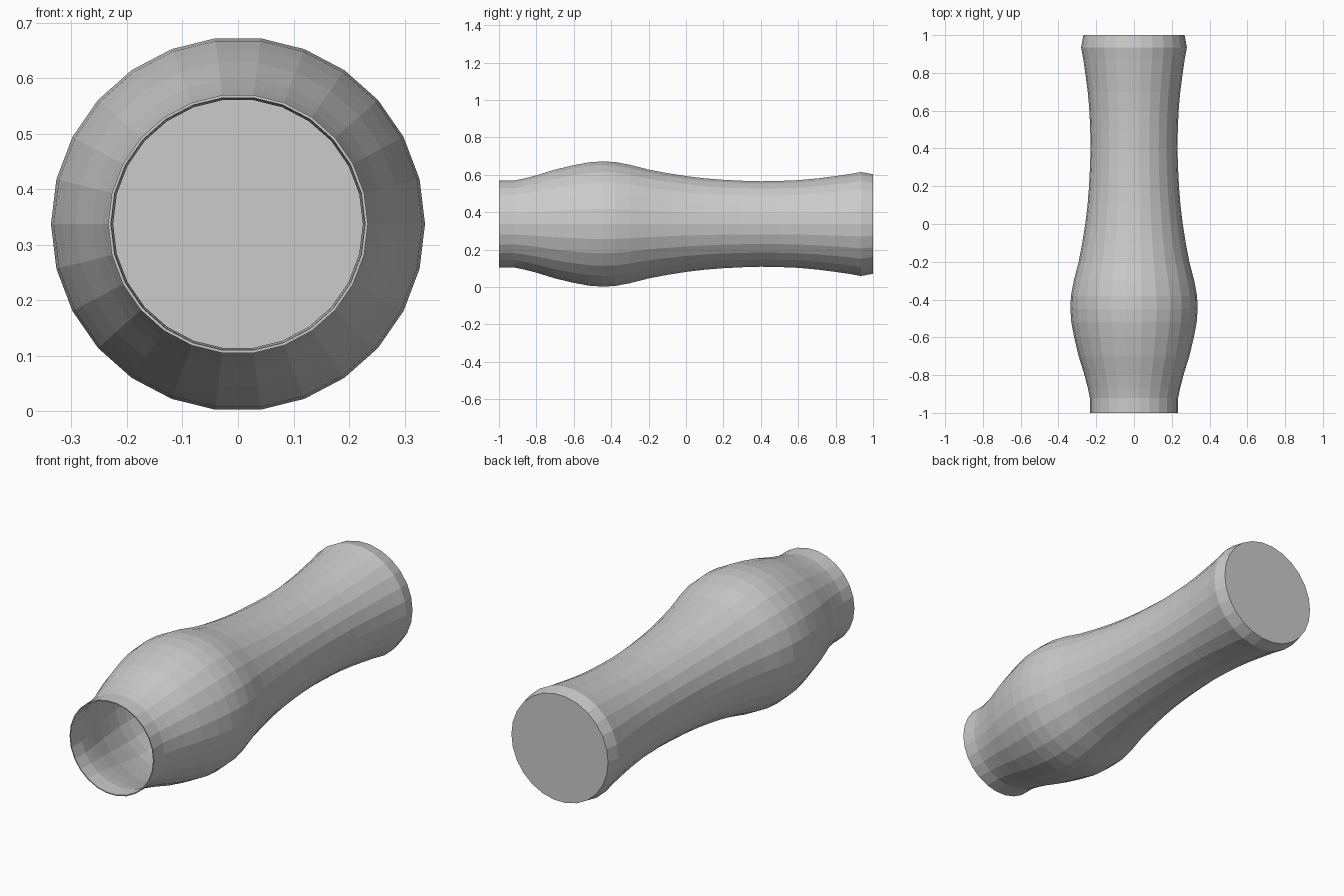
import bpy, bmesh, math

if "Cube" in bpy.data.objects:
    bpy.data.objects.remove(bpy.data.objects["Cube"])

SIDES = 26
AXIS_Z = 0.337
WALL = 0.005

# Outer profile: (position along y, radius), mouth first
outer = [(-1.0, 0.234), (-0.92, 0.234), (-0.87, 0.244), (-0.8, 0.262),
         (-0.7, 0.293), (-0.6, 0.317), (-0.52, 0.332), (-0.45, 0.337),
         (-0.38, 0.334), (-0.3, 0.319), (-0.25, 0.306), (-0.2, 0.293),
         (-0.1, 0.274), (0.0, 0.258), (0.1, 0.246), (0.2, 0.238),
         (0.3, 0.233), (0.4, 0.230), (0.5, 0.232), (0.6, 0.236),
         (0.7, 0.245), (0.8, 0.258), (0.87, 0.268), (0.935, 0.280), (1.0, 0.268)]
# Thin inner wall follows the outside
inner = [(min(y, 1 - WALL), r - WALL) for y, r in outer]

bm = bmesh.new()


def ring(y, r):
    verts = []
    for i in range(SIDES):
        a = 2 * math.pi * (i + 0.5) / SIDES
        verts.append(bm.verts.new((r * math.sin(a), y, AXIS_Z + r * math.cos(a))))
    return verts


# Path runs from the inner floor to the mouth, over the rim and down the outside
rings = [ring(y, r) for y, r in inner[::-1] + outer]
for a, b in zip(rings, rings[1:]):
    for i in range(SIDES):
        j = (i + 1) % SIDES
        bm.faces.new((a[i], a[j], b[j], b[i]))
# Inner floor and flat base
bm.faces.new(rings[0])
bm.faces.new(rings[-1])
bmesh.ops.recalc_face_normals(bm, faces=bm.faces)

mesh = bpy.data.meshes.new("vase")
bm.to_mesh(mesh)
bm.free()
vase = bpy.data.objects.new("vase", mesh)
bpy.context.collection.objects.link(vase)
